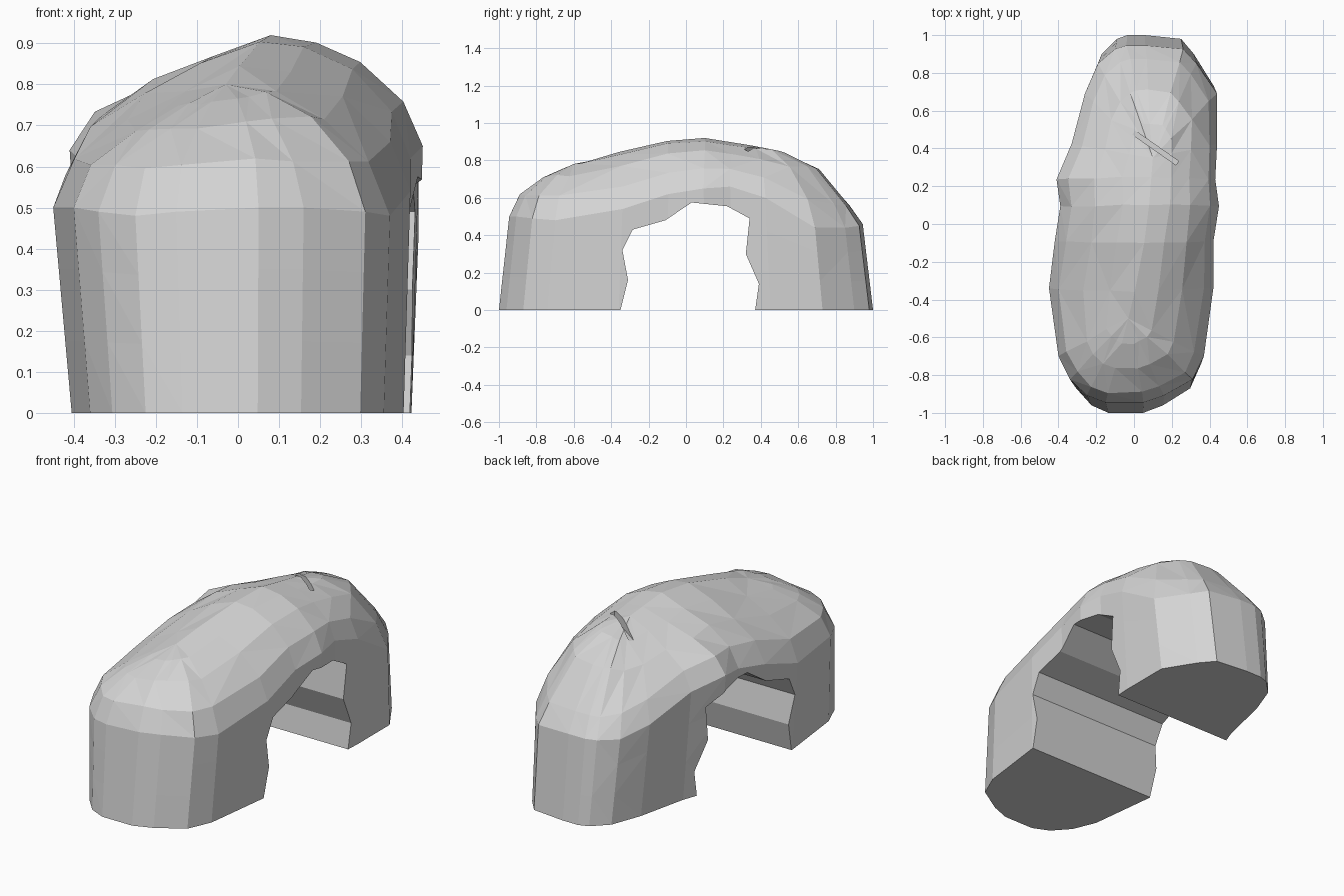
import bpy, bmesh, math, random
from mathutils import Vector, Matrix

if "Cube" in bpy.data.objects:
    bpy.data.objects.remove(bpy.data.objects["Cube"], do_unlink=True)
random.seed(4)

stone = bpy.data.materials.new("grey stone")
stone.use_nodes = True
grey = (0.66, 0.66, 0.66, 1)
stone.diffuse_color = grey
stone.node_tree.nodes["Principled BSDF"].inputs["Base Color"].default_value = grey


def make_object(name, bm):
    bmesh.ops.recalc_face_normals(bm, faces=bm.faces)
    mesh = bpy.data.meshes.new(name)
    bm.to_mesh(mesh)
    bm.free()
    mesh.materials.append(stone)
    obj = bpy.data.objects.new(name, mesh)
    bpy.context.collection.objects.link(obj)
    return obj


def ridge_point(y):
    y = min(max(y, ridge[0].y), ridge[-1].y)
    for a, b in zip(ridge, ridge[1:]):
        if y <= b.y:
            return a.lerp(b, (y - a.y) / (b.y - a.y))


def cut(target, cutter):
    mod = target.modifiers.new("cut", 'BOOLEAN')
    mod.operation, mod.solver, mod.object = 'DIFFERENCE', 'EXACT', cutter
    bpy.context.view_layer.objects.active = target
    bpy.ops.object.modifier_apply(modifier=mod.name)
    bpy.data.objects.remove(cutter, do_unlink=True)


# Plan stations, front to back: y, both edges in x, both shoulder heights
stations = [
    (-1, -.15, .05, .49, .5), (-.96, -.25, .16, .48, .5),
    (-.87, -.34, .31, .49, .49), (-.74, -.4, .37, .5, .48),
    (-.36, -.45, .42, .5, .54), (-.1, -.42, .42, .58, .62),
    (.1, -.39, .45, .62, .65), (.25, -.41, .43, .64, .66),
    (.45, -.33, .44, .6, .6), (.73, -.26, .44, .5, .44),
    (.9, -.19, .33, .46, .44), (.98, -.1, .26, .46, .45),
    (1, -.04, .06, .46, .46)]
outline = [(y, xl, sl) for y, xl, xr, sl, sr in stations]
outline += [(y, xr, sr) for y, xl, xr, sl, sr in reversed(stations)]
ridge = [Vector(p) for p in ((-.03, -.5, .8), (.03, -.25, .88),
                             (.07, 0, .92), (.08, .1, .92), (.1, .35, .88))]

# Rock shell: walls rise to the shoulder, roof rings close onto the ridge
bm = bmesh.new()
rings = []
for height in (0, .35, .7, 1):
    rings.append([bm.verts.new((x * (1 - (.1 if x < 0 else .04) * (1 - height)),
                                y * (1 - .055 * height),
                                s * height)) for y, x, s in outline])
for inward, rise in ((.12, .38), (.4, .69), (.7, .89), (1, 1)):
    # The right flank is fuller, the left and the rear are leaner
    bulge = inward * (1 - inward)
    ring = []
    for y, x, s in outline:
        top = ridge_point(y)
        p = Vector((x, y * .945, s)).lerp(top, inward)
        lift = rise + bulge * .6 * x
        if inward < .2:
            lift -= .15 * max(0, y) ** 3
        p.z = s + (top.z - s) * lift
        if inward < 1:
            p += Vector([random.uniform(-.005, .005) for axis in "xyz"])
        ring.append(bm.verts.new(p))
    rings.append(ring)
count = len(outline)
for low, high in zip(rings, rings[1:]):
    for i in range(count):
        j = (i + 1) % count
        bm.faces.new((low[i], low[j], high[j], high[i]))
bm.faces.new(rings[0])
bmesh.ops.remove_doubles(bm, verts=bm.verts, dist=.0005)
bmesh.ops.connect_verts_nonplanar(bm, angle_limit=.02, faces=bm.faces)
arch = make_object("rock_arch", bm)

# Opening through the arch
opening = [(-.35, -.1), (-.35, 0), (-.31, .16), (-.34, .32), (-.285, .43),
           (-.11, .48), (.03, .575), (.22, .555), (.34, .49), (.32, .3),
           (.39, .14), (.37, 0), (.37, -.1)]
bm = bmesh.new()
face = bm.faces.new([bm.verts.new((-1, y, z)) for y, z in opening])
extruded = bmesh.ops.extrude_face_region(bm, geom=[face])["geom"]
bmesh.ops.translate(bm, vec=(2, 0, 0),
                    verts=[v for v in extruded if isinstance(v, bmesh.types.BMVert)])
cut(arch, make_object("opening_cutter", bm))

# Thin crack across the rear of the roof
bm = bmesh.new()
bmesh.ops.create_cube(bm, size=1, matrix=Matrix.Translation((.09, .42, .88))
                      @ Matrix.Rotation(math.radians(-35), 4, 'Z')
                      @ Matrix.Diagonal((.34, .025, .12, 1)))
cut(arch, make_object("crack_cutter", bm))
